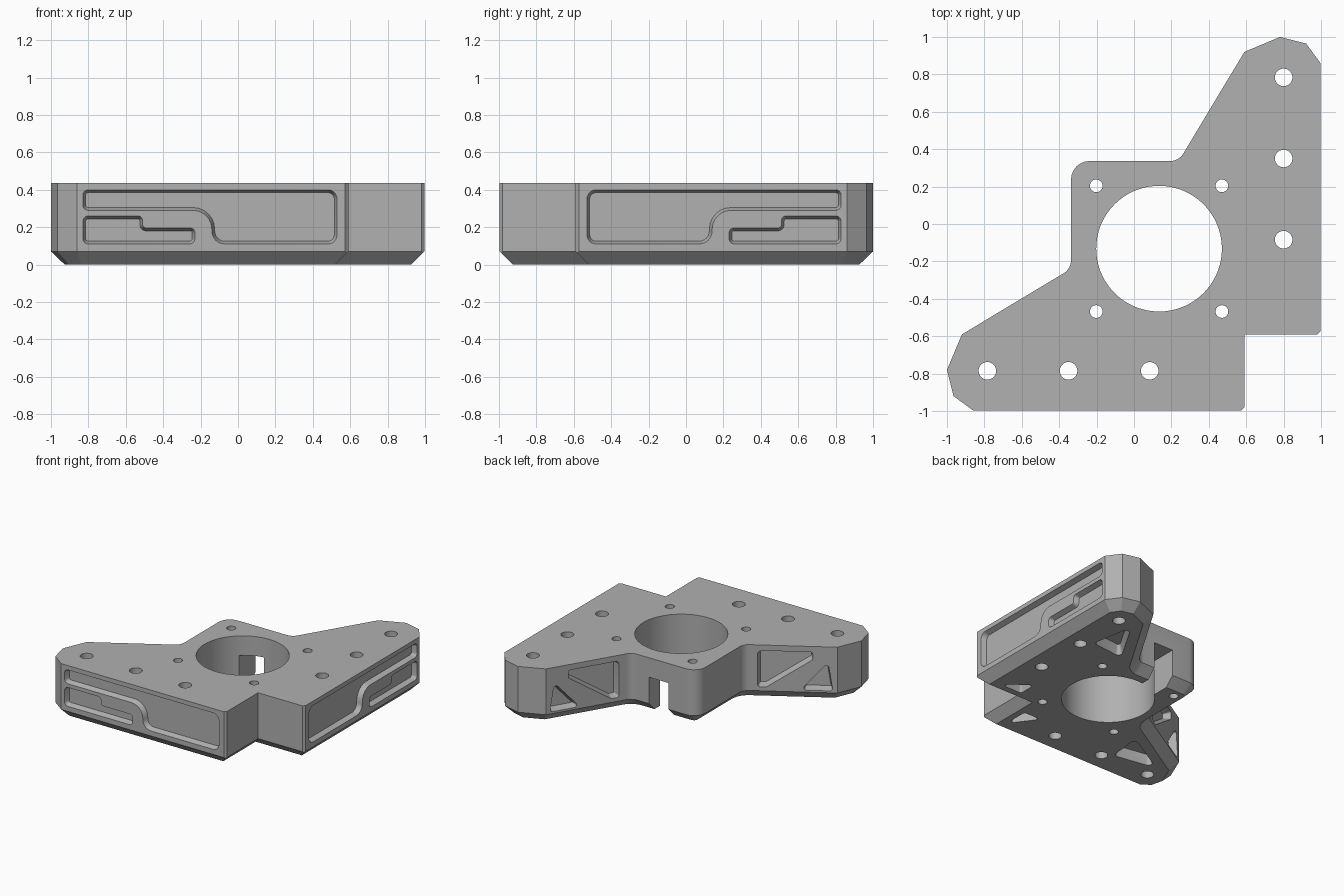
import bpy, bmesh, math
from mathutils import Vector, Matrix

if "Cube" in bpy.data.objects:
    bpy.data.objects.remove(bpy.data.objects["Cube"], do_unlink=True)

TOP, CHAMFER = 0.435, 0.07
MIRROR = Matrix(((0, -1, 0, 0), (-1, 0, 0, 0), (0, 0, 1, 0), (0, 0, 0, 1)))  # across x = -y
BASE = Matrix.Identity(4)

metal = bpy.data.materials.new("grey_metal")
metal.use_nodes = True
grey = (0.44, 0.44, 0.44, 1)
metal.diffuse_color = grey
metal.node_tree.nodes["Principled BSDF"].inputs["Base Color"].default_value = grey


def rounded(corners, steps=6):
    """Counter-clockwise loop from (x, y, radius) corners."""
    pts = [Vector(c[:2]) for c in corners]
    n, loop = len(pts), []
    for i, q in enumerate(pts):
        r = corners[i][2]
        if r == 0:
            loop.append(q)
            continue
        a = (pts[i - 1] - q).normalized()
        b = (pts[(i + 1) % n] - q).normalized()
        half = a.angle(b) / 2
        centre = q + (a + b).normalized() * r / math.sin(half)
        start = q + a * r / math.tan(half) - centre
        end = q + b * r / math.tan(half) - centre
        span = math.copysign(math.pi - 2 * half, start.cross(end))
        for k in range(steps + 1):
            ang = span * k / steps
            c, s = math.cos(ang), math.sin(ang)
            loop.append(centre + Vector((c * start.x - s * start.y, s * start.x + c * start.y)))
    area = sum(loop[i - 1].cross(loop[i]) for i in range(len(loop)))
    return loop if area > 0 else loop[::-1]


def inset(loop, d):
    """Move every edge of a counter-clockwise loop inwards by d."""
    out = []
    for i, q in enumerate(loop):
        e1 = (q - loop[i - 1]).normalized()
        e2 = (loop[(i + 1) % len(loop)] - q).normalized()
        n1, n2 = Vector((-e1.y, e1.x)), Vector((-e2.y, e2.x))
        out.append(q + (n1 + n2) * d / (1 + n1.dot(n2)))
    return out


def loft(name, rings, frame=BASE):
    """Closed solid through (loop, depth) rings placed by a frame."""
    bm = bmesh.new()
    rows = [[bm.verts.new(frame @ Vector((p.x, p.y, w))) for p in loop] for loop, w in rings]
    n = len(rows[0])
    for lo, hi in zip(rows, rows[1:]):
        for i in range(n):
            j = (i + 1) % n
            bm.faces.new((lo[i], lo[j], hi[j], hi[i]))
    bm.faces.new(rows[0])
    bm.faces.new(rows[-1])
    bmesh.ops.recalc_face_normals(bm, faces=bm.faces)
    mesh = bpy.data.meshes.new(name)
    bm.to_mesh(mesh)
    bm.free()
    obj = bpy.data.objects.new(name, mesh)
    bpy.context.collection.objects.link(obj)
    return obj


def flip(corners):
    """Mirror a corner list across x = -y."""
    return [(-y, -x, r) for x, y, r in reversed(corners)]


# Plate body: one leg, the block corner, then the mirrored leg
leg = [(0.59, -0.997, 0), (0.59, -0.59, 0)]
tip = [(-0.337, -0.24, 0.08), (-0.92, -0.59, 0), (-1, -0.78, 0),
       (-0.965, -0.92, 0), (-0.86, -0.997, 0)]
half_outline = tip + leg[:1]
outline = rounded([(-0.337, 0.337, 0.1)] + half_outline + leg[1:] + flip(half_outline))
plate = loft("mounting_plate", [(inset(outline, CHAMFER), 0), (outline, CHAMFER), (outline, TOP)])
plate.data.materials.append(metal)

cutters = []


def cut(name, rings, frame=BASE):
    obj = loft(name, rings, frame)
    obj.hide_render = True
    cutters.append(obj)


def pocket(name, corners, frame, depth, draft=0.015):
    loop = rounded(corners)
    cut(name, [(loop, -0.03), (loop, 0), (inset(loop, draft), depth)], frame)


def hole(name, x, y, r, sides):
    loop = [Vector((x + r * math.cos(a), y + r * math.sin(a)))
            for a in (2 * math.pi * k / sides for k in range(sides))]
    cut(name, [(loop, -0.1), (loop, 0.6)])


def frame_from(origin, u, w):
    """Frame on an upright wall: u along it, z up, w into the body."""
    m = Matrix((u, (0, 0, 1), w)).transposed().to_4x4()
    m.translation = origin
    return m


# Centre bore and the screw holes around it
CX, CY, R = 0.134, -0.132, 0.336
hole("bore", CX, CY, R, 72)
for sx in (-1, 1):
    for sy in (-1, 1):
        hole("small_screw_hole", CX + sx * R, CY + sy * R, 0.034, 24)

# Rows of large holes along both legs
for p in (-0.784, -0.35, 0.084):
    hole("leg_hole", p, -0.785, 0.047, 28)
    hole("leg_hole", 0.8, -p, 0.047, 28)

# Cable slot from the bore through the back wall
slot = [Vector(p) for p in ((-0.08, 0), (0.09, 0), (0.09, 0.5), (-0.08, 0.5))]
cut("cable_slot", [(slot, -0.1), (slot, 0.28)])

# Frames for the outer wall and for the sloped wall
outer = frame_from((0, -0.997, 0), (1, 0, 0), (0, 1, 0))
root, end = Vector((-0.4, -0.278, 0)), Vector((-0.92, -0.59, 0))
along = (end - root).normalized()
sloped = frame_from(root, along, (-along.y, along.x, 0))

long_panel = [(-0.83, 0.4, 0.03), (-0.83, 0.29, 0.03), (-0.14, 0.29, 0.1),
              (-0.14, 0.11, 0.07), (0.53, 0.11, 0.05), (0.53, 0.4, 0.05)]
step_panel = [(-0.83, 0.26, 0.03), (-0.83, 0.11, 0.03), (-0.23, 0.11, 0.03),
              (-0.23, 0.195, 0.025), (-0.51, 0.195, 0.02), (-0.51, 0.26, 0.025)]
large_truss = [(0.03, 0.39, 0.03), (0.03, 0.1, 0.02), (0.09, 0.1, 0.03),
               (0.43, 0.33, 0.03), (0.43, 0.39, 0.02)]
small_truss = [(0.34, 0.085, 0.02), (0.575, 0.085, 0.02), (0.54, 0.31, 0.02)]
tip_pocket = [(0.67, 0.77, 0.03), (0.73, 0.42, 0.03), (0.45, 0.39, 0.03)]
end_pocket = [(0.87, -0.47, 0.02), (0.67, -0.47, 0.02), (0.67, -0.32, 0.02)]

# Pockets, each repeated on the mirrored leg
for side in (BASE, MIRROR):
    pocket("long_panel", long_panel, side @ outer, 0.04)
    pocket("step_panel", step_panel, side @ outer, 0.04)
    pocket("large_truss_pocket", large_truss, side @ sloped, 0.06)
    pocket("small_truss_pocket", small_truss, side @ sloped, 0.06)
    pocket("tip_pocket", tip_pocket, side, 0.08)
    pocket("end_pocket", end_pocket, side, 0.08)
    # Small upright bevel at the leg end
    wedge = [Vector(p) for p in ((0.57, -1), (0.57, -1.05), (0.65, -1.05), (0.65, -0.92))]
    wedge[0] = Vector((0.52, -1.05))
    cut("end_bevel", [(wedge[:1] + wedge[2:], -0.1), (wedge[:1] + wedge[2:], 0.6)], side)

# Apply all cuts and tidy up
for c in cutters:
    mod = plate.modifiers.new(c.name, "BOOLEAN")
    mod.operation, mod.solver, mod.object = "DIFFERENCE", "EXACT", c
bpy.context.view_layer.update()
result = bpy.data.meshes.new_from_object(plate.evaluated_get(bpy.context.evaluated_depsgraph_get()))
plate.modifiers.clear()
plate.data = result
result.name = "mounting_plate"
for c in cutters:
    bpy.data.objects.remove(c, do_unlink=True)
result.materials.clear()
result.materials.append(metal)
for f in result.polygons:
    f.material_index = 0

bpy.ops.object.select_all(action="DESELECT")
plate.select_set(True)
bpy.context.view_layer.objects.active = plate
bpy.ops.object.shade_smooth_by_angle(angle=math.radians(25))
